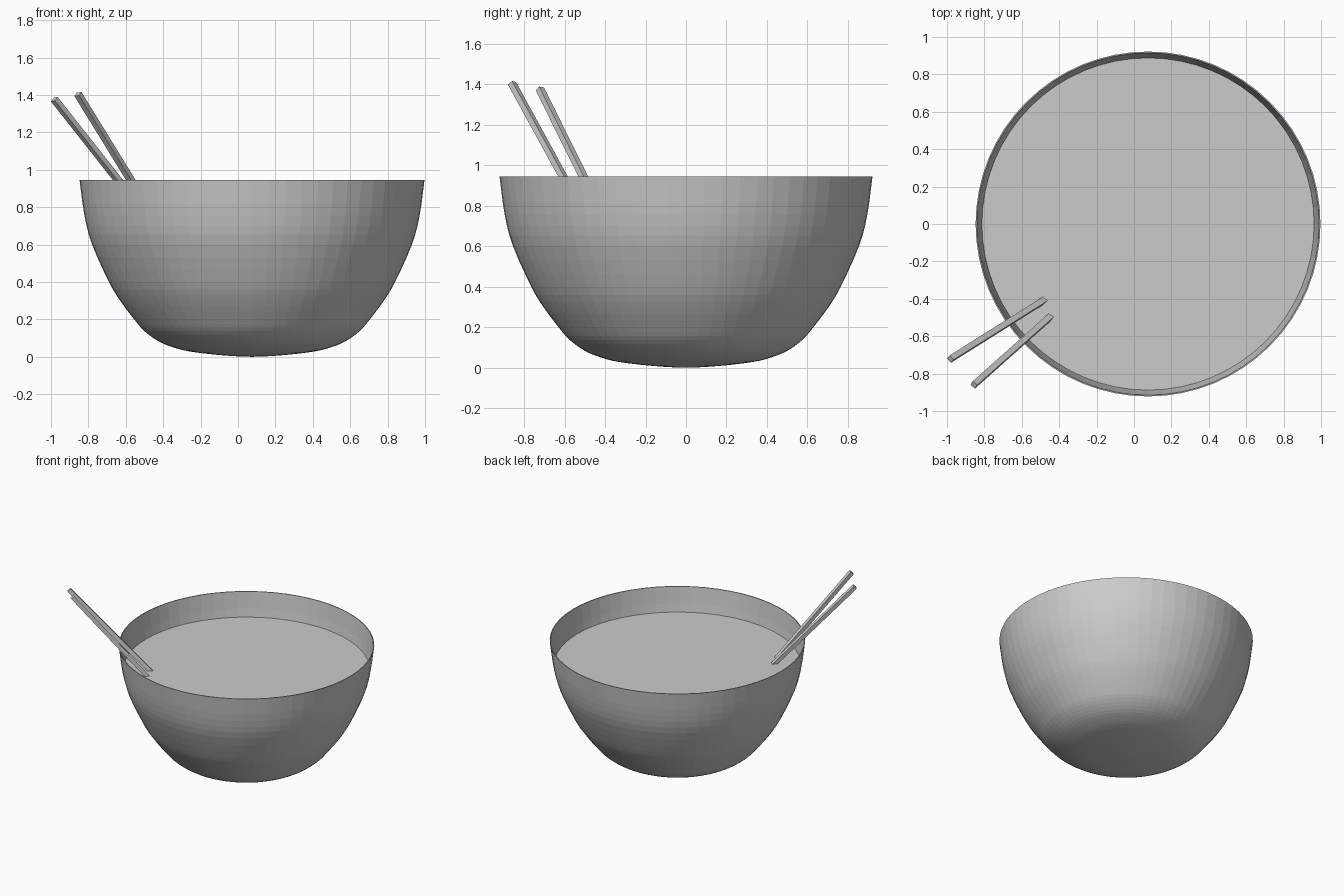
import bpy, bmesh, math
from mathutils import Vector, Matrix

if "Cube" in bpy.data.objects:
    bpy.data.objects.remove(bpy.data.objects["Cube"])

CX, SEG = 0.075, 64
WALL, SOUP_Z, SOUP_R = 0.007, 0.753, 0.888

# outer bowl curve (radius, height): flattish base, rounded corner, rising wall
PROFILE = [(0, 0), (0.17, 0.009), (0.33, 0.028), (0.42, 0.05), (0.5, 0.083), (0.575, 0.137),
           (0.63, 0.2), (0.705, 0.3), (0.765, 0.4), (0.855, 0.6), (0.896, 0.755), (0.922, 0.945)]


def material(name, rgb):
    m = bpy.data.materials.new(name)
    m.diffuse_color = (*rgb, 1)
    m.use_nodes = True
    m.node_tree.nodes["Principled BSDF"].inputs["Base Color"].default_value = m.diffuse_color
    return m


GREY = material("plain grey", (0.6, 0.6, 0.6))


def finish(name, bm):
    bmesh.ops.recalc_face_normals(bm, faces=bm.faces)
    me = bpy.data.meshes.new(name)
    bm.to_mesh(me)
    bm.free()
    me.materials.append(GREY)
    ob = bpy.data.objects.new(name, me)
    bpy.context.collection.objects.link(ob)
    return ob


def smooth_path(points, steps=3):
    # Catmull-Rom curve through the points
    p = [Vector(q) for q in points]
    p = [Vector((-p[1].x, p[1].y))] + p + [2 * p[-1] - p[-2]]
    out = []
    for a, b, c, d in zip(p, p[1:], p[2:], p[3:]):
        for i in range(steps):
            t = i / steps
            out.append(0.5 * (2 * b + (c - a) * t + (2 * a - 5 * b + 4 * c - d) * t ** 2
                              + (3 * b - a - 3 * c + d) * t ** 3))
    return out + [p[-2]]


def lathe(name, profile):
    bm = bmesh.new()
    verts = [bm.verts.new((CX + r, 0, z)) for r, z in profile]
    edges = [bm.edges.new(p) for p in zip(verts, verts[1:])]
    bmesh.ops.spin(bm, geom=verts + edges, cent=(CX, 0, 0), axis=(0, 0, 1),
                   angle=2 * math.pi, steps=SEG, use_duplicate=False)
    bmesh.ops.remove_doubles(bm, verts=bm.verts, dist=1e-5)
    return finish(name, bm)


# bowl: outer wall up, thin rim, inner wall back down
outer = smooth_path(PROFILE)
rim_z = outer[-1].y
inner = [(v.x * (1 - WALL / 0.922), WALL + v.y * (rim_z - WALL) / rim_z) for v in outer]
lathe("bowl", [tuple(v) for v in outer] + inner[::-1])

# soup surface, fitted to the inner wall
bm = bmesh.new()
bmesh.ops.create_circle(bm, cap_ends=True, segments=SEG, radius=SOUP_R,
                        matrix=Matrix.Translation((CX, 0, SOUP_Z)))
soup = finish("soup", bm)
if soup.data.polygons[0].normal.z < 0:
    soup.data.flip_normals()


# chopsticks: square sticks leaning on the rim, dipping into the soup
def chopstick(name, top, at_soup):
    top, at_soup = Vector(top), Vector(at_soup)
    d = (top - at_soup).normalized()
    low = at_soup - d * 0.35
    side = d.cross(Vector((0, 0, 1))).normalized()
    if side.x < 0:
        side = -side
    up = side.cross(d)
    if up.z < 0:
        up = -up
    a = math.radians(12)
    side, up = side * math.cos(a) + up * math.sin(a), up * math.cos(a) - side * math.sin(a)
    m = Matrix((side, up, d)).transposed().to_4x4()
    m.translation = (top + low) / 2
    bm = bmesh.new()
    bmesh.ops.create_cube(bm, size=1, matrix=m @ Matrix.Diagonal((0.032, 0.03, (top - low).length, 1)))
    finish(name, bm)


chopstick("chopstick_left", (-0.982, -0.722, 1.377), (-0.49, -0.413, SOUP_Z))
chopstick("chopstick_right", (-0.856, -0.86, 1.405), (-0.455, -0.503, SOUP_Z))
